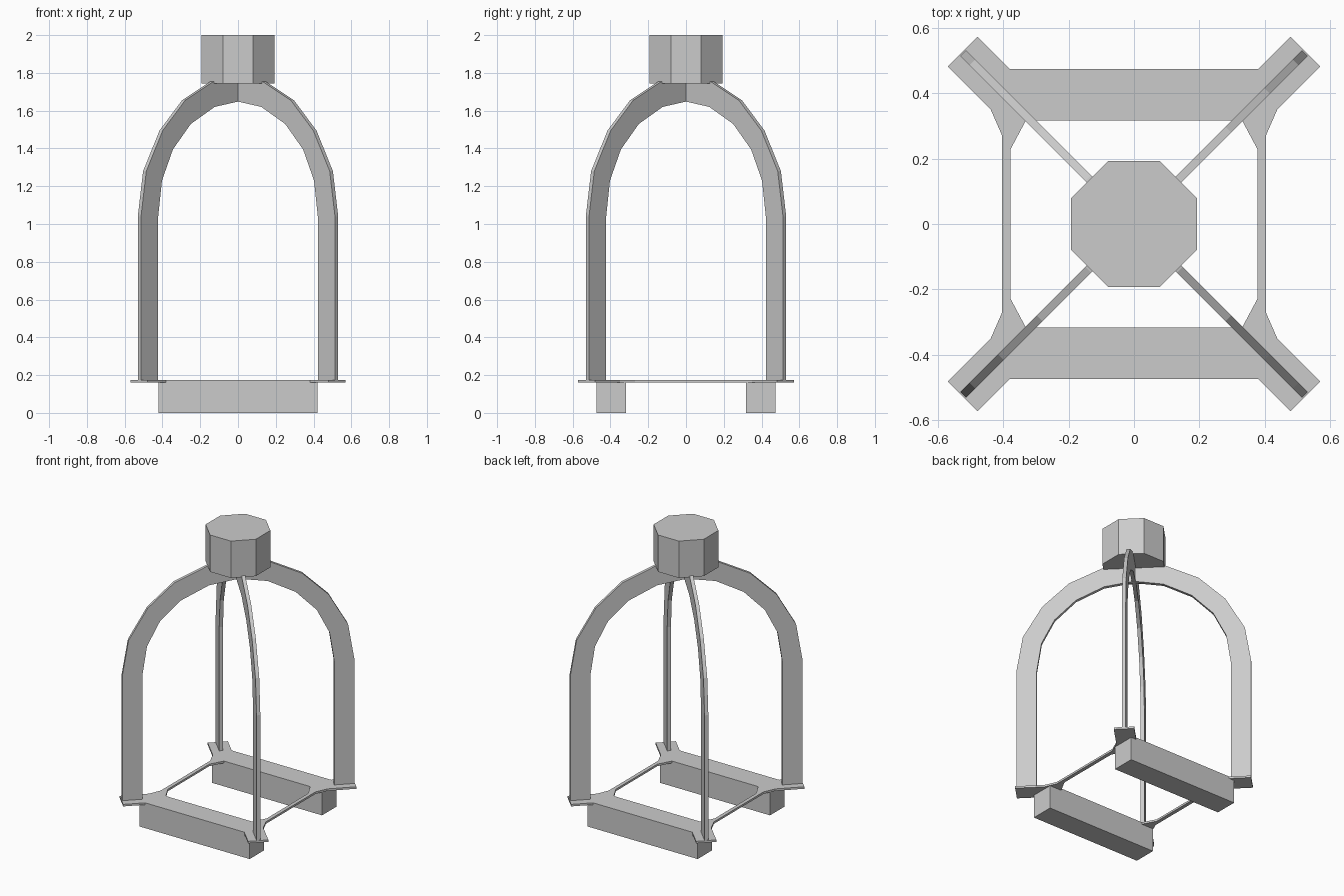
import bpy, bmesh, math

cube = bpy.data.objects.get("Cube")
if cube:
    bpy.data.objects.remove(cube, do_unlink=True)

GREY = (0.6, 0.6, 0.6, 1)
grey = bpy.data.materials.new("plain_grey")
grey.use_nodes = True
grey.diffuse_color = GREY
grey.node_tree.nodes["Principled BSDF"].inputs["Base Color"].default_value = GREY


def finish(name, bm):
    mesh = bpy.data.meshes.new(name)
    bm.to_mesh(mesh)
    bm.free()
    mesh.materials.append(grey)
    obj = bpy.data.objects.new(name, mesh)
    bpy.context.collection.objects.link(obj)
    return obj


def mirror_and_thicken(obj, axes, thickness, offset):
    mirror = obj.modifiers.new("mirror", 'MIRROR')
    mirror.use_axis = axes
    mirror.use_clip = True
    solid = obj.modifiers.new("thickness", 'SOLIDIFY')
    solid.thickness = thickness
    solid.offset = offset


# Two crossing arches, each a flat band standing on a diagonal
outer = [(0.522, 0.17), (0.522, 1.04), (0.494, 1.28), (0.407, 1.495),
         (0.288, 1.655), (0.14, 1.753), (0, 1.785)]
inner = [(0.432, 0.17), (0.432, 1.03), (0.411, 1.23), (0.353, 1.395),
         (0.258, 1.53), (0.132, 1.62), (0, 1.65)]
for name, angle in (("arch_rising_right", 45), ("arch_rising_left", 135)):
    bm = bmesh.new()
    rows = [[bm.verts.new((x * math.sqrt(2), 0, z)) for x, z in row]
            for row in (outer, inner)]
    for i in range(len(outer) - 1):
        bm.faces.new((rows[0][i], rows[0][i + 1], rows[1][i + 1], rows[1][i]))
    arch = finish(name, bm)
    arch.rotation_euler.z = math.radians(angle)
    mirror_and_thicken(arch, (True, False, False), 0.024, 0)

# Thin base frame: one quarter, mirrored both ways
quarter = [(0, 0.474), (0.38, 0.474), (0.478, 0.572), (0.569, 0.481),
           (0.438, 0.35), (0.403, 0.27), (0.403, 0), (0.378, 0),
           (0.378, 0.227), (0.33, 0.317), (0, 0.317)]
bm = bmesh.new()
bm.faces.new([bm.verts.new((x, y, 0.175)) for x, y in reversed(quarter)])
frame = finish("base_frame", bm)
mirror_and_thicken(frame, (True, True, False), 0.014, -1)

# Two skid blocks under the frame
for name, side in (("front_block", -1), ("back_block", 1)):
    bm = bmesh.new()
    bmesh.ops.create_cube(bm, size=1)
    bmesh.ops.scale(bm, vec=(0.842, 0.157, 0.162), verts=bm.verts)
    block = finish(name, bm)
    block.location = (0, side * 0.3955, 0.081)

# Octagonal cap
bm = bmesh.new()
radius = 0.192 / math.cos(math.pi / 8)
bmesh.ops.create_cone(bm, cap_ends=True, segments=8, radius1=radius,
                      radius2=radius, depth=0.255)
cap = finish("octagonal_cap", bm)
cap.rotation_euler.z = math.pi / 8
cap.location.z = 1.8725
